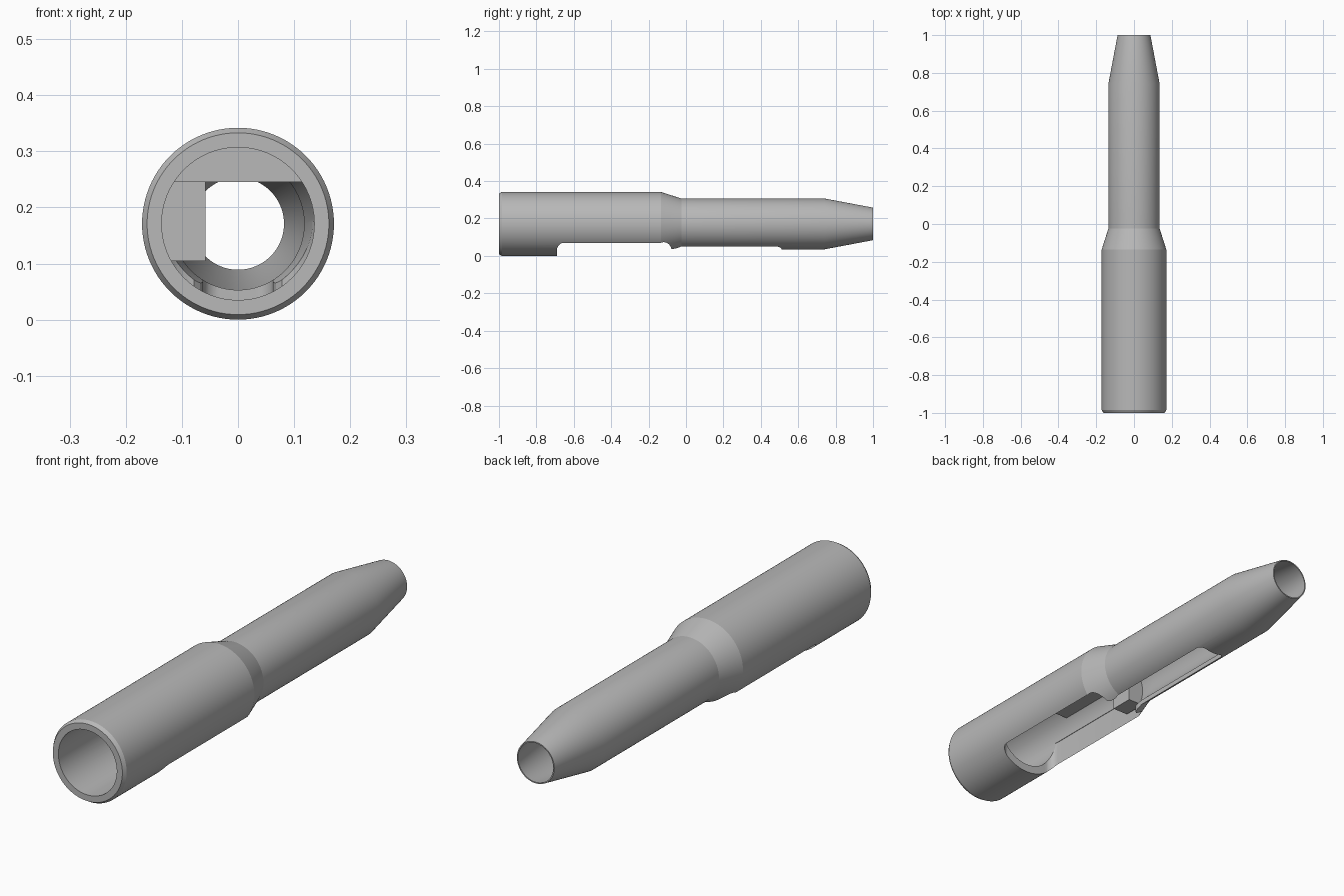
import bpy, bmesh, math
from mathutils import Vector

cube = bpy.data.objects.get("Cube")
if cube:
    bpy.data.objects.remove(cube)

AXIS_Z = 0.171
SEGMENTS = 96

steel = bpy.data.materials.new("grey_steel")
steel.use_nodes = True
GREY = (0.48, 0.48, 0.48, 1)
steel.diffuse_color = GREY
steel.node_tree.nodes["Principled BSDF"].inputs["Base Color"].default_value = GREY


def add_object(name, bm):
    bmesh.ops.recalc_face_normals(bm, faces=bm.faces)
    mesh = bpy.data.meshes.new(name)
    bm.to_mesh(mesh)
    bm.free()
    mesh.materials.append(steel)
    obj = bpy.data.objects.new(name, mesh)
    bpy.context.collection.objects.link(obj)
    return obj


def prism(name, points, offset):
    """Extrude a closed outline along an offset."""
    bm = bmesh.new()
    face = bm.faces.new([bm.verts.new(p) for p in points])
    extruded = bmesh.ops.extrude_face_region(bm, geom=[face])["geom"]
    moved = [v for v in extruded if isinstance(v, bmesh.types.BMVert)]
    bmesh.ops.translate(bm, verts=moved, vec=Vector(offset))
    return add_object(name, bm)


def lathe(name, profile):
    """Spin a closed (y, radius) profile round the long axis."""
    bm = bmesh.new()
    rings = []
    for i in range(SEGMENTS):
        a = math.tau * i / SEGMENTS
        rings.append([bm.verts.new((r * math.cos(a), y, AXIS_Z + r * math.sin(a)))
                      for y, r in profile])
    n = len(profile)
    for i, ring in enumerate(rings):
        after = rings[(i + 1) % SEGMENTS]
        for j in range(n):
            k = (j + 1) % n
            bm.faces.new((ring[j], ring[k], after[k], after[j]))
    return add_object(name, bm)


def fillet(cx, cy, r, start, end, steps=8):
    return [(cx + r * math.cos(math.radians(start + (end - start) * i / steps)),
             cy + r * math.sin(math.radians(start + (end - start) * i / steps)))
            for i in range(steps + 1)]


# Hollow stepped sleeve: outside first, then back along the bore
sleeve = lathe("sleeve", [
    (-1, 0.162), (-0.985, 0.171), (-0.135, 0.171), (-0.025, 0.136),
    (0.74, 0.136), (1, 0.087),
    (1, 0.082), (0.74, 0.118), (-0.025, 0.118), (-0.135, 0.136), (-1, 0.136)])

# Underside slot: wide part in front, narrow part behind, rounded corners
side = (fillet(0.103, -0.655, 0.035, -90, 0)
        + fillet(0.078, -0.14, 0.06, 0, 90)
        + [(0.068, -0.07), (0.062, -0.05)]
        + fillet(0.032, 0.48, 0.03, 0, 90))
outline = side + [(-x, y) for x, y in reversed(side)]
slot = prism("slot_cutter", [(x, y, -0.1) for x, y in outline], (0, 0, 0.275))

cut = sleeve.modifiers.new("slot", 'BOOLEAN')
cut.operation = 'DIFFERENCE'
cut.solver = 'EXACT'
cut.object = slot
bpy.context.view_layer.objects.active = sleeve
bpy.ops.object.modifier_apply(modifier=cut.name)
bpy.data.objects.remove(slot)


def bore_block(name, corners, low, high, y0, y1):
    """Block in the bore, bounded by straight corners and the wall."""
    r, steps = 0.145, 24
    a0, a1 = math.asin(low / r), math.asin(high / r)
    if not corners:
        a0, a1 = a0, math.pi - a0
    else:
        a0, a1 = math.pi - a1, math.pi - a0
    arc = [(r * math.cos(a0 + (a1 - a0) * i / steps),
            r * math.sin(a0 + (a1 - a0) * i / steps)) for i in range(steps + 1)]
    return prism(name, [(x, y0, AXIS_Z + z) for x, z in arc + corners],
                 (0, y1 - y0, 0))


# Flat key along the top of the bore and a stop on one side
top_key = bore_block("top_key", [], 0.074, 0.074, -0.57, -0.1)
side_stop = bore_block("side_stop", [(-0.058, -0.066), (-0.058, 0.074)],
                       -0.066, 0.074, -0.2, -0.1)

# Smooth shading with sharp edges kept
for obj in (sleeve, top_key, side_stop):
    bpy.ops.object.select_all(action='DESELECT')
    obj.select_set(True)
    bpy.context.view_layer.objects.active = obj
    bpy.ops.object.shade_smooth_by_angle(angle=math.radians(15))
